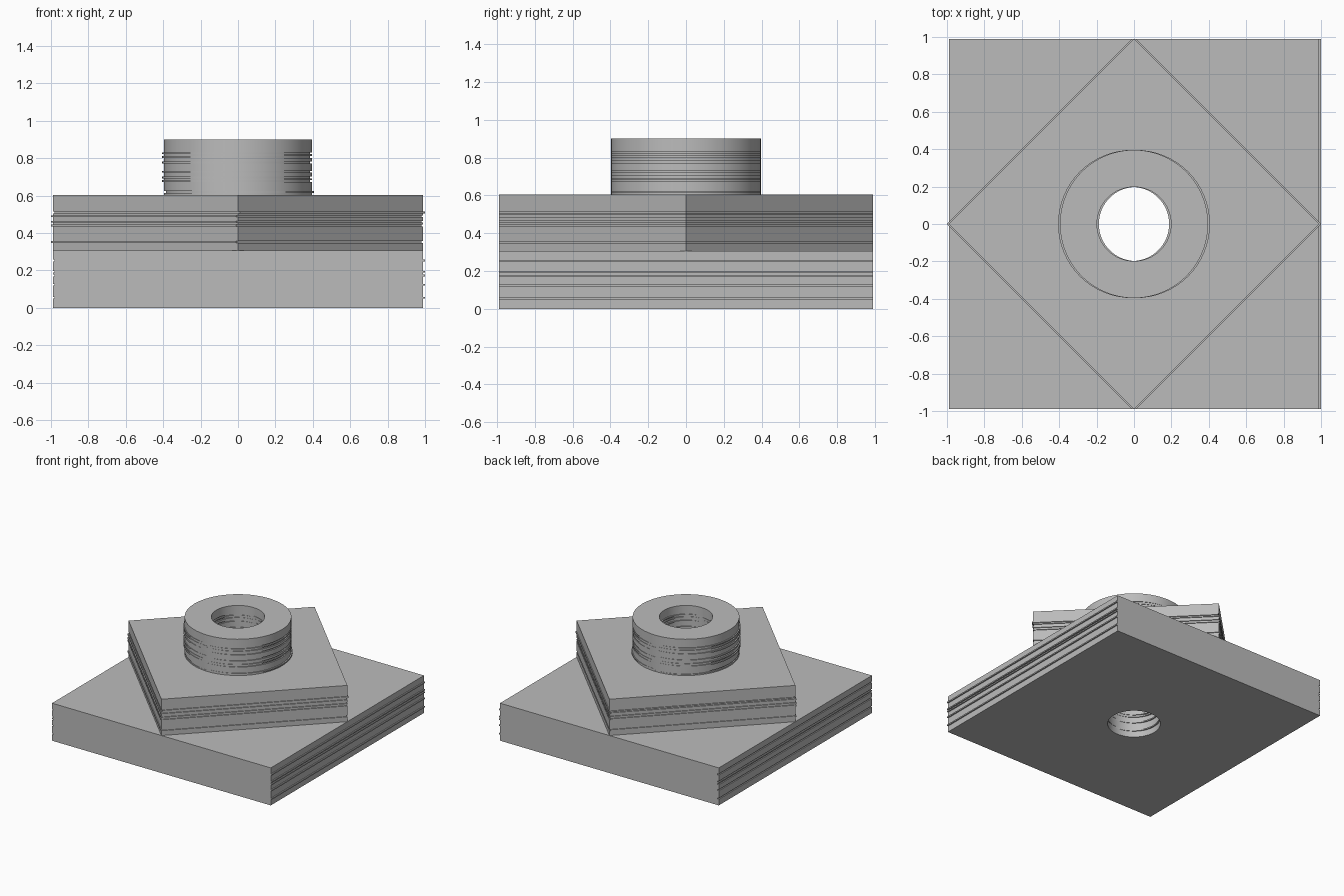
import bpy
import bmesh
import math

cube = bpy.data.objects.get("Cube")
if cube:
    bpy.data.objects.remove(cube, do_unlink=True)

LAYER = 0.0099    # thickness of one printed layer
SHIFT = 0.01      # sideways slip of a misplaced layer
HALF = 0.99       # half width of the square slab

# The single grey plastic
grey = bpy.data.materials.new("grey_plastic")
grey.use_nodes = True
colour = (0.5, 0.5, 0.5, 1)
grey.diffuse_color = colour
grey.node_tree.nodes["Principled BSDF"].inputs["Base Color"].default_value = colour


def ring(radius, count, turn=0.0):
    """Counter-clockwise regular polygon."""
    angles = [turn + math.tau * i / count for i in range(count)]
    return [(radius * math.cos(a), radius * math.sin(a)) for a in angles]


def levels(first, last, right, left):
    """Height and slip at the bottom and top of every run of aligned layers."""
    result, previous = [], None
    for layer in range(first, last):
        slip = SHIFT * ((layer in right) - (layer in left))
        if slip != previous:
            if previous is not None:
                result.append((layer * LAYER, previous))
            result.append((layer * LAYER, slip))
            previous = slip
    result.append((last * LAYER, previous))
    return result


def add_wall(bm, outline, steps, inward):
    """Loft an outline through the levels; returns the bottom and top edges."""
    loops = [[bm.verts.new((x + slip, y, z)) for x, y in outline] for z, slip in steps]
    n = len(outline)
    for low, high in zip(loops, loops[1:]):
        for i in range(n):
            j = (i + 1) % n
            quad = [low[i], low[j], high[j], high[i]]
            face = bm.faces.new(quad[::-1] if inward else quad)
            if face.calc_area() < 1e-9:
                bm.faces.remove(face)
    rims = []
    for loop in (loops[0], loops[-1]):
        rim = []
        for i in range(n):
            pair = (loop[i], loop[(i + 1) % n])
            rim.append(bm.edges.get(pair) or bm.edges.new(pair))
        rims.append(rim)
    return rims


def add_cap(bm, edges, direction):
    """Fill the flat area between the outer rim and the bore."""
    filled = bmesh.ops.triangle_fill(bm, edges=edges, use_beauty=True)
    for face in filled["geom"]:
        if isinstance(face, bmesh.types.BMFace):
            face.normal_update()
            if face.normal.z * direction < 0:
                face.normal_flip()


def add_tier(name, outline, first, last, right=(), left=(), closed_below=False):
    bm = bmesh.new()
    steps = levels(first, last, right, left)
    outer = add_wall(bm, outline, steps, False)
    bore = add_wall(bm, ring(0.198, 64), steps, True)
    add_cap(bm, outer[1] + bore[1], 1)
    if closed_below:
        add_cap(bm, outer[0] + bore[0], -1)
    mesh = bpy.data.meshes.new(name)
    bm.to_mesh(mesh)
    bm.free()
    mesh.materials.append(grey)
    obj = bpy.data.objects.new(name, mesh)
    bpy.context.collection.objects.link(obj)
    bpy.ops.object.select_all(action="DESELECT")
    obj.select_set(True)
    bpy.context.view_layer.objects.active = obj
    bpy.ops.object.shade_smooth_by_angle(angle=math.radians(30))


# Square base, turned square above it, and the round collar on top
add_tier("square_base", ring(HALF * math.sqrt(2), 4, math.pi / 4), 0, 31,
         right=(5, 12, 17, 19, 25), closed_below=True)
add_tier("diamond_slab", ring(HALF, 4), 31, 61,
         right=(51,), left=(35, 44, 46, 49))
add_tier("round_collar", ring(0.396, 64), 61, 91,
         right=(62,), left=(68, 70, 73, 78, 81, 83))
